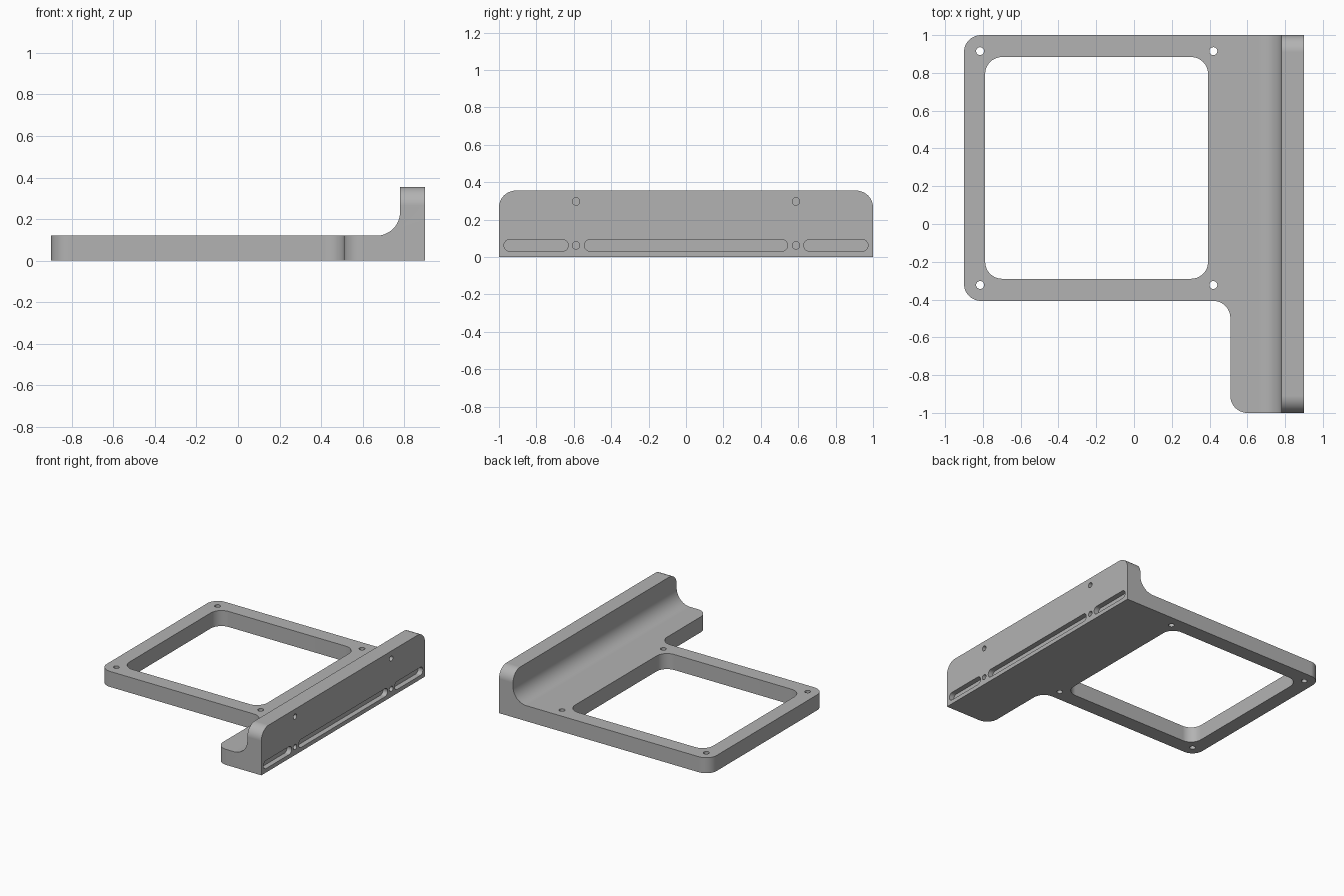
import bpy, bmesh, math
from mathutils import Vector

cube = bpy.data.objects.get("Cube")
if cube:
    bpy.data.objects.remove(cube)

grey = bpy.data.materials.new("plain grey")
grey.use_nodes = True
colour = (0.45, 0.45, 0.45, 1)
grey.diffuse_color = colour
grey.node_tree.nodes["Principled BSDF"].inputs["Base Color"].default_value = colour


def rounded(corners, steps=12):
    """Outline from (u, v, radius) corners, each rounded by a tangent arc."""
    out = []
    for i, (u, v, r) in enumerate(corners):
        p = Vector((u, v))
        if r == 0:
            out.append(p)
            continue
        a = (Vector(corners[i - 1][:2]) - p).normalized()
        b = (Vector(corners[(i + 1) % len(corners)][:2]) - p).normalized()
        centre = p + (a + b) * r
        for k in range(steps + 1):
            t = k / steps * math.pi / 2
            out.append(centre - b * r * math.cos(t) - a * r * math.sin(t))
    return out


def rectangle(u0, u1, v0, v1, r):
    return rounded([(u0, v0, r), (u1, v0, r), (u1, v1, r), (u0, v1, r)])


def circle(u, v, r, sides=32):
    return [Vector((u + r * math.cos(k * math.tau / sides),
                    v + r * math.sin(k * math.tau / sides))) for k in range(sides)]


def prism(name, outline, axis, start, end):
    """Extrude a flat outline along the x, y or z axis."""
    place = {"x": lambda p, d: (d, p.x, p.y),
             "y": lambda p, d: (p.x, d, p.y),
             "z": lambda p, d: (p.x, p.y, d)}[axis]
    bm = bmesh.new()
    low = [bm.verts.new(place(p, start)) for p in outline]
    high = [bm.verts.new(place(p, end)) for p in outline]
    bm.faces.new(low)
    bm.faces.new(high)
    for i in range(len(low)):
        bm.faces.new((low[i - 1], low[i], high[i], high[i - 1]))
    bmesh.ops.recalc_face_normals(bm, faces=bm.faces)
    mesh = bpy.data.meshes.new(name)
    bm.to_mesh(mesh)
    bm.free()
    mesh.materials.append(grey)
    obj = bpy.data.objects.new(name, mesh)
    bpy.context.collection.objects.link(obj)
    return obj


def combine(target, tool, operation):
    mod = target.modifiers.new(tool.name, "BOOLEAN")
    mod.object, mod.operation, mod.solver = tool, operation, "EXACT"
    bpy.context.view_layer.objects.active = target
    bpy.ops.object.modifier_apply(modifier=mod.name)
    bpy.data.objects.remove(tool)


R = 0.09            # common corner radius
PLATE, WALL = 0.12, 0.355

# Plan outline of plate and foot
bracket = prism("mounting_bracket", rounded([
    (-0.9, 1, R), (-0.9, -0.407, R), (0.51, -0.407, R),
    (0.51, -1, R), (0.9, -1, 0), (0.9, 1, 0)]), "z", 0, WALL)

# Thin plate, filleted up into the wall
combine(bracket, prism("space_above_plate", rounded([
    (-1.1, PLATE, 0), (0.78, PLATE, 0.115), (0.78, 0.6, 0), (-1.1, 0.6, 0)]),
    "y", -1.2, 1.2), "DIFFERENCE")

# Rounded upper corners of the wall
combine(bracket, prism("wall_outline", rounded([
    (-1, -0.2, 0), (1, -0.2, 0), (1, WALL, R), (-1, WALL, R)]),
    "x", -1.2, 1.2), "INTERSECT")

# Window and corner screw holes
combine(bracket, prism("window", rectangle(-0.788, 0.392, -0.29, 0.884, R),
                       "z", -0.1, 0.3), "DIFFERENCE")
for x in (-0.815, 0.42):
    for y in (-0.323, 0.915):
        combine(bracket, prism("screw_hole", circle(x, y, 0.021),
                               "z", -0.1, 0.3), "DIFFERENCE")

# Blind holes and slots in the outer wall face
for y in (-0.588, 0.588):
    for z in (0.062, 0.297):
        combine(bracket, prism("blind_hole", circle(y, z, 0.02),
                               "x", 0.84, 1), "DIFFERENCE")
for y0, y1 in ((-0.973, -0.63), (-0.543, 0.543), (0.63, 0.973)):
    combine(bracket, prism("slot", rectangle(y0, y1, 0.031, 0.093, 0.0305),
                           "x", 0.86, 1), "DIFFERENCE")

# Smooth arcs with flat faces kept flat
bpy.ops.object.select_all(action="DESELECT")
bracket.select_set(True)
bpy.context.view_layer.objects.active = bracket
bpy.ops.object.shade_smooth_by_angle(angle=math.radians(30))
weighted = bracket.modifiers.new("flat_faces", "WEIGHTED_NORMAL")
weighted.keep_sharp = True
